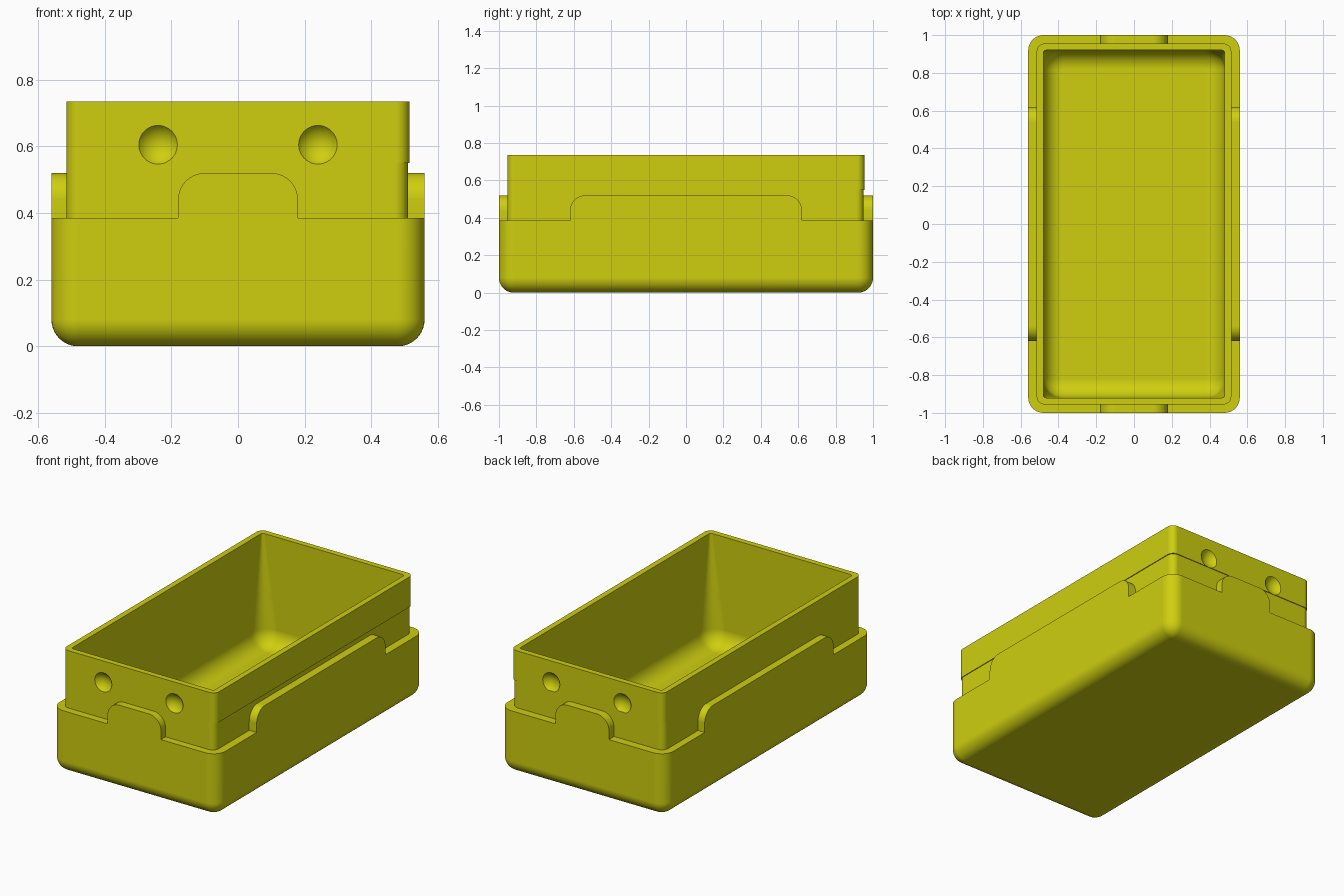
import bpy, bmesh
from math import pi, sin, cos, radians
from mathutils import Vector

cube = bpy.data.objects.get("Cube")
if cube:
    bpy.data.objects.remove(cube, do_unlink=True)

yellow = bpy.data.materials.new("yellow plastic")
yellow.use_nodes = True
colour = (0.62, 0.62, 0.005, 1)
yellow.diffuse_color = colour
yellow.node_tree.nodes["Principled BSDF"].inputs["Base Color"].default_value = colour

STEPS = 10       # segments per rounded corner
LEDGE = 0.385    # height of the outer ledge
TAB_TOP = 0.52
RIM = 0.735


def make_object(name, bm):
    bmesh.ops.recalc_face_normals(bm, faces=bm.faces)
    mesh = bpy.data.meshes.new(name)
    bm.to_mesh(mesh)
    bm.free()
    mesh.materials.append(yellow)
    obj = bpy.data.objects.new(name, mesh)
    bpy.context.collection.objects.link(obj)
    return obj


def ring(bm, hx, hy, r, z, trim=0.0):
    """Rounded rectangle of vertices; trim pulls in the +x and +y sides."""
    verts = []
    for q, (sx, sy) in enumerate([(1, 1), (-1, 1), (-1, -1), (1, -1)]):
        for i in range(STEPS + 1):
            a = (q + i / STEPS) * pi / 2
            x = sx * (hx - r) + r * cos(a) - (trim if sx > 0 else 0)
            y = sy * (hy - r) + r * sin(a) - (trim if sy > 0 else 0)
            verts.append(bm.verts.new((x, y, z)))
    return verts


def tray():
    """Outer shell, stepped collar and cavity lofted as one skin."""
    bm = bmesh.new()
    rings = []
    fillet = 0.08
    for i in range(STEPS + 1):                       # rounded underside edge
        a = i / STEPS * pi / 2
        d = fillet * (1 - sin(a))
        rings.append(ring(bm, 0.56 - d, 1 - d, 0.081 - d, fillet * (1 - cos(a))))
    rings.append(ring(bm, 0.56, 1, 0.081, LEDGE))
    rings.append(ring(bm, 0.515, 0.955, 0.04, LEDGE, 0.005))
    rings.append(ring(bm, 0.515, 0.955, 0.04, 0.55, 0.005))
    rings.append(ring(bm, 0.515, 0.955, 0.04, 0.55))
    rings.append(ring(bm, 0.515, 0.955, 0.04, RIM))
    rings.append(ring(bm, 0.48, 0.92, 0.015, RIM))   # crisp at the rim
    floor, soft = 0.07, 0.1
    for i in range(STEPS + 1):                       # soft cavity floor
        a = i / STEPS * pi / 2
        d = soft * (1 - cos(a))
        rings.append(ring(bm, 0.48 - d, 0.92 - d, soft + 0.001 - d,
                          floor + soft * (1 - sin(a))))
    for low, high in zip(rings, rings[1:]):
        for i in range(len(low)):
            j = (i + 1) % len(low)
            bm.faces.new((low[i], low[j], high[j], high[i]))
    bm.faces.new(rings[0][::-1])
    bm.faces.new(rings[-1])
    return make_object("tray", bm)


def tab(name, half, outer, direction, r=0.08):
    """Raised tab with rounded top corners, extruded through the ledge."""
    depth = 0.06
    profile = [(half, LEDGE)]
    for start, side in ((0, 1), (pi / 2, -1)):
        for i in range(STEPS + 1):
            a = start + i / STEPS * pi / 2
            profile.append((side * (half - r) + r * cos(a), TAB_TOP - r + r * sin(a)))
    profile.append((-half, LEDGE))
    out = Vector(direction)
    along = Vector((-out.y, out.x, 0))
    bm = bmesh.new()
    face = bm.faces.new([bm.verts.new(out * outer + along * u + Vector((0, 0, z)))
                         for u, z in profile])
    side = bmesh.ops.extrude_face_region(bm, geom=[face], use_keep_orig=True)
    moved = [v for v in side["geom"] if isinstance(v, bmesh.types.BMVert)]
    bmesh.ops.translate(bm, verts=moved, vec=-out * depth)
    return make_object(name, bm)


def dimple(name, x, side):
    """Ball that presses a shallow finger dimple into an end wall."""
    bm = bmesh.new()
    bmesh.ops.create_uvsphere(bm, u_segments=48, v_segments=32, radius=0.071)
    bmesh.ops.translate(bm, verts=bm.verts, vec=(x, side * 0.996, 0.605))
    return make_object(name, bm)


def combine(body, other, operation):
    mod = body.modifiers.new(other.name, "BOOLEAN")
    mod.operation, mod.object, mod.solver = operation, other, "EXACT"
    bpy.ops.object.modifier_apply(modifier=mod.name)
    bpy.data.objects.remove(other, do_unlink=True)


body = tray()
bpy.ops.object.select_all(action="DESELECT")
bpy.context.view_layer.objects.active = body
body.select_set(True)

# Tabs on all four sides
for s in (-1, 1):
    combine(body, tab("end_tab", 0.18, 1, (0, s, 0)), "UNION")
    combine(body, tab("side_tab", 0.62, 0.56, (s, 0, 0)), "UNION")

# Paired dimples on both ends
for s in (-1, 1):
    for x in (-0.24, 0.24):
        combine(body, dimple("dimple", x, s), "DIFFERENCE")

bpy.ops.object.shade_smooth_by_angle(angle=radians(30))
weighted = body.modifiers.new("even_shading", "WEIGHTED_NORMAL")
weighted.keep_sharp = True
